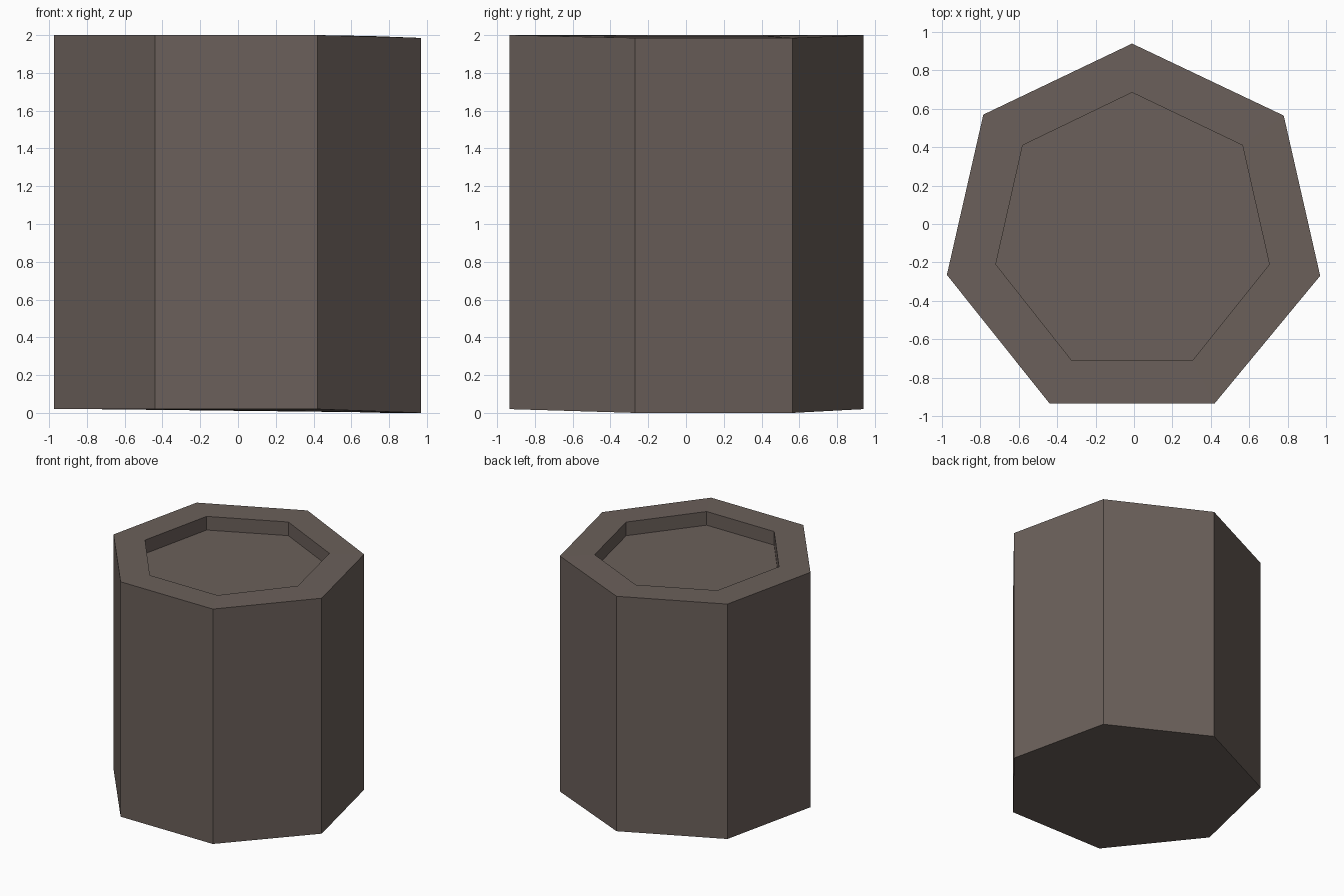
import bpy, bmesh

if "Cube" in bpy.data.objects:
    bpy.data.objects.remove(bpy.data.objects["Cube"])

# Heptagon outlines, counter-clockwise from the back point
OUTER = [(-0.01, 0.94), (-0.785, 0.57), (-0.975, -0.265), (-0.44, -0.935),
         (0.42, -0.935), (0.97, -0.27), (0.78, 0.565)]
INNER = [(-0.01, 0.685), (-0.58, 0.41), (-0.72, -0.21), (-0.325, -0.71),
         (0.305, -0.71), (0.705, -0.21), (0.565, 0.41)]

stone = bpy.data.materials.new("grey_brown")
stone.diffuse_color = (0.147, 0.117, 0.103, 1)
stone.use_nodes = True
stone.node_tree.nodes["Principled BSDF"].inputs["Base Color"].default_value = stone.diffuse_color

bm = bmesh.new()


def ring(outline, z, drop):
    # The two right-hand corners sit slightly lower than the rest
    return [bm.verts.new((x, y, z - (drop if i >= 5 else 0)))
            for i, (x, y) in enumerate(outline)]


def bridge(a, b):
    n = len(a)
    for i in range(n):
        j = (i + 1) % n
        bm.faces.new((a[i], a[j], b[j], b[i]))


# Bottom, outer wall, rim, recess wall, recess floor
rings = [ring(OUTER, 0.02, 0.02), ring(OUTER, 2.0, 0.015),
         ring(INNER, 2.0, 0.005), ring(INNER, 1.885, 0.005)]
bm.faces.new(rings[0][::-1])
for a, b in zip(rings, rings[1:]):
    bridge(a, b)
bm.faces.new(rings[-1])
bmesh.ops.recalc_face_normals(bm, faces=bm.faces)

mesh = bpy.data.meshes.new("stump_block")
bm.to_mesh(mesh)
bm.free()
mesh.materials.append(stone)
block = bpy.data.objects.new("stump_block", mesh)
bpy.context.collection.objects.link(block)
